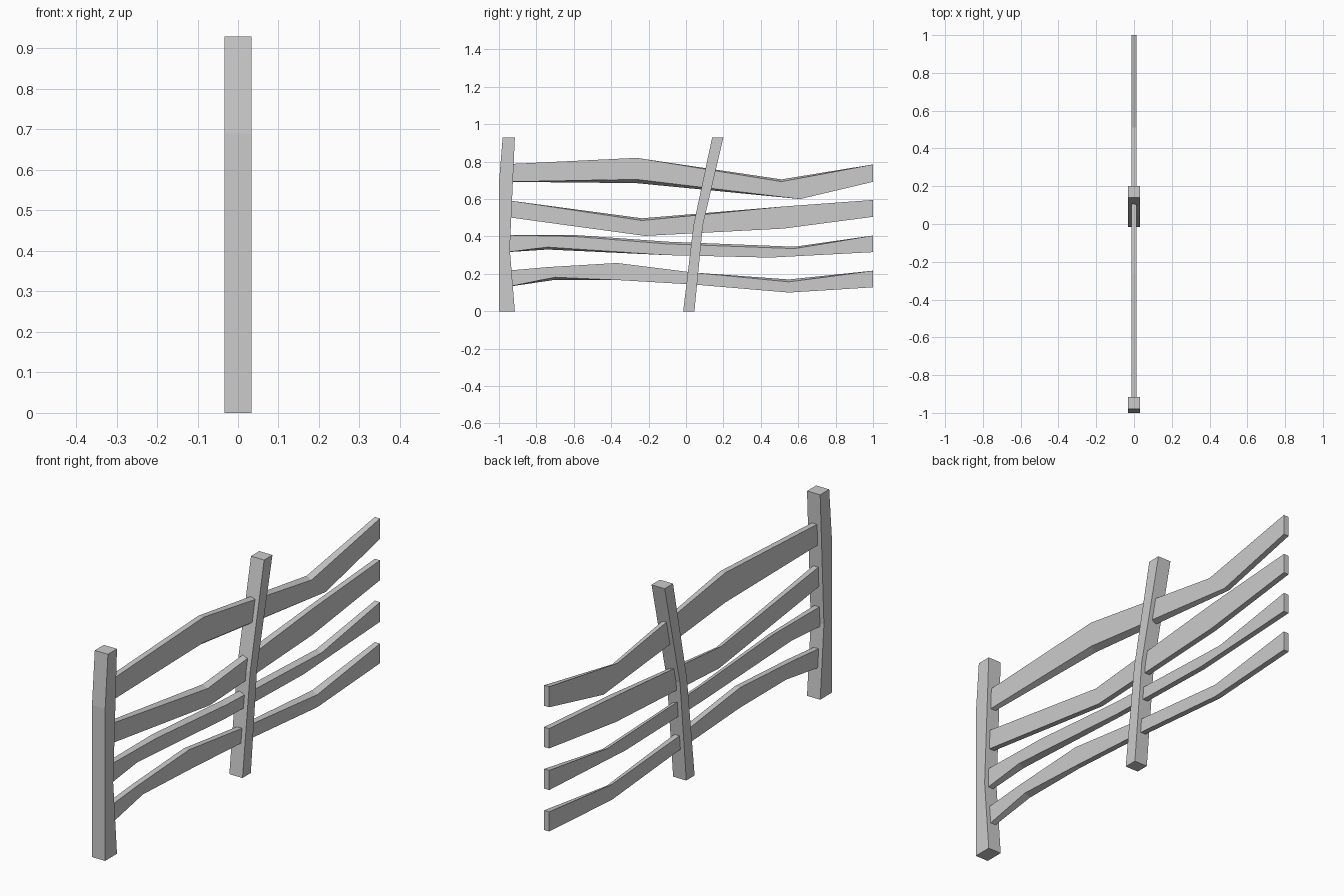
import bpy, bmesh


def finish(name, bm):
    bmesh.ops.recalc_face_normals(bm, faces=bm.faces)
    mesh = bpy.data.meshes.new(name)
    bm.to_mesh(mesh)
    bm.free()
    obj = bpy.data.objects.new(name, mesh)
    bpy.context.collection.objects.link(obj)


def post(name, profile, half=0.033):
    """Side profile (y, z) extruded across x."""
    bm = bmesh.new()
    face = bm.faces.new([bm.verts.new((-half, y, z)) for y, z in profile])
    out = bmesh.ops.extrude_face_region(bm, geom=[face], use_keep_orig=True)
    verts = [g for g in out["geom"] if isinstance(g, bmesh.types.BMVert)]
    bmesh.ops.translate(bm, verts=verts, vec=(2 * half, 0, 0))
    finish(name, bm)


def rail(name, stations, half=0.013):
    """Loft of four-sided sections: top y, z at +x, z at -x, then bottom likewise."""
    bm = bmesh.new()
    rings = []
    for yt, tn, tf, yb, bn, bf in stations:
        pts = [(half, yt, tn), (-half, yt, tf), (-half, yb, bf), (half, yb, bn)]
        rings.append([bm.verts.new(p) for p in pts])
    for a, b in zip(rings, rings[1:]):
        for i in range(4):
            j = (i + 1) % 4
            bm.faces.new((a[i], a[j], b[j], b[i]))
    bm.faces.new(rings[0])
    bm.faces.new(rings[-1])
    finish(name, bm)


# Crooked posts
post("end_post", [(-1, 0), (-0.915, 0), (-0.942, 0.33), (-0.915, 0.93),
                  (-0.98, 0.93), (-1, 0.69)])
post("leaning_post", [(-0.015, 0), (0.045, 0), (0.09, 0.46), (0.2, 0.93),
                      (0.14, 0.93), (0.04, 0.46)])

# Warped rails, top to bottom
rail("top_rail", [
    (-0.945, 0.787, 0.787, -0.945, 0.692, 0.692),
    (-0.265, 0.82, 0.82, -0.265, 0.705, 0.685),
    (0.51, 0.693, 0.705, 0.61, 0.60, 0.60),
    (1, 0.785, 0.785, 1, 0.692, 0.692)])
rail("upper_rail", [
    (-0.945, 0.592, 0.592, -0.945, 0.502, 0.502),
    (-0.235, 0.485, 0.497, -0.22, 0.403, 0.403),
    (0.52, 0.56, 0.56, 0.52, 0.442, 0.442),
    (1, 0.595, 0.595, 1, 0.505, 0.505)])
rail("lower_rail", [
    (-0.955, 0.407, 0.407, -0.955, 0.316, 0.316),
    (-0.6, 0.4, 0.408, -0.74, 0.343, 0.33),
    (-0.1, 0.36, 0.372, -0.1, 0.3, 0.3),
    (0.58, 0.335, 0.345, 0.45, 0.287, 0.287),
    (1, 0.405, 0.405, 1, 0.316, 0.316)])
rail("bottom_rail", [
    (-0.955, 0.217, 0.217, -0.945, 0.132, 0.132),
    (-0.74, 0.236, 0.236, -0.7, 0.182, 0.168),
    (-0.37, 0.258, 0.258, -0.37, 0.167, 0.167),
    (0.04, 0.207, 0.207, 0.04, 0.143, 0.143),
    (0.55, 0.157, 0.17, 0.55, 0.10, 0.10),
    (1, 0.217, 0.217, 1, 0.128, 0.128)])
